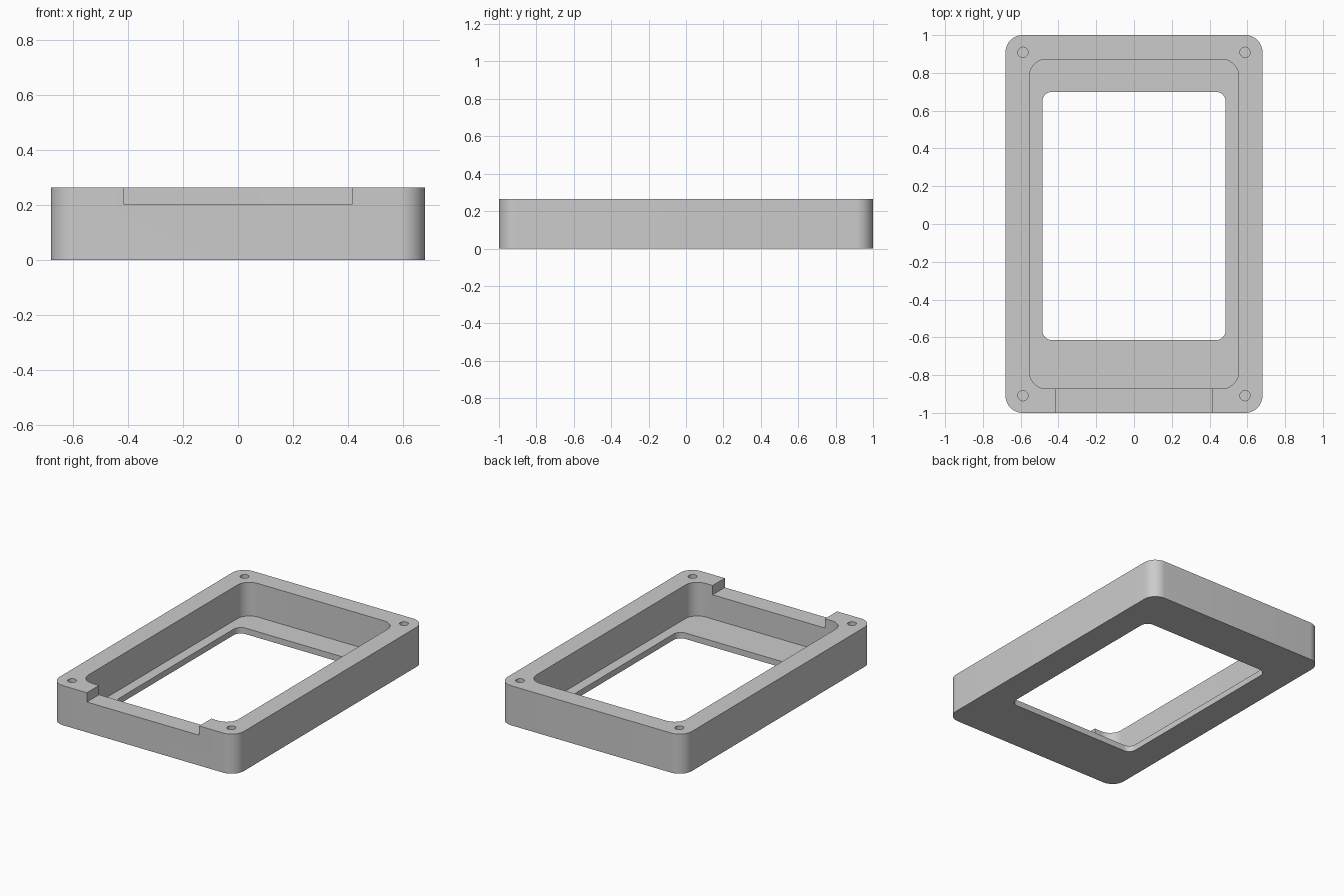
import bpy, bmesh
from math import sin, cos, pi

HEIGHT = 0.264
FLOOR = 0.04
NOTCH_Z = 0.202
TOP = HEIGHT + 0.1      # cutters overshoot the rim

cube = bpy.data.objects.get("Cube")
if cube:
    bpy.data.objects.remove(cube, do_unlink=True)

grey = bpy.data.materials.new("plain grey")
grey.use_nodes = True
colour = (0.6, 0.6, 0.6, 1)
grey.diffuse_color = colour
grey.node_tree.nodes["Principled BSDF"].inputs["Base Color"].default_value = colour


def rounded_outline(x0, x1, y0, y1, r, steps=12):
    """Counter-clockwise rectangle outline with round corners."""
    corners = [(x1 - r, y1 - r), (x0 + r, y1 - r), (x0 + r, y0 + r), (x1 - r, y0 + r)]
    points = []
    for i, (cx, cy) in enumerate(corners):
        for s in range(steps + 1):
            a = (i + s / steps) * pi / 2
            points.append((cx + r * cos(a), cy + r * sin(a)))
    return points


def circle_outline(cx, cy, r, steps=32):
    return [(cx + r * cos(2 * pi * s / steps), cy + r * sin(2 * pi * s / steps))
            for s in range(steps)]


def prism(name, outline, z0, z1):
    """Extrude an outline upwards into a closed solid."""
    bm = bmesh.new()
    base = bm.faces.new([bm.verts.new((x, y, z0)) for x, y in outline])
    lid = bmesh.ops.extrude_face_region(bm, geom=[base])["geom"]
    verts = [g for g in lid if isinstance(g, bmesh.types.BMVert)]
    bmesh.ops.translate(bm, verts=verts, vec=(0, 0, z1 - z0))
    bmesh.ops.recalc_face_normals(bm, faces=bm.faces)
    mesh = bpy.data.meshes.new(name)
    bm.to_mesh(mesh)
    bm.free()
    mesh.materials.append(grey)
    obj = bpy.data.objects.new(name, mesh)
    bpy.context.scene.collection.objects.link(obj)
    return obj


# Outer body
frame = prism("case_frame", rounded_outline(-0.68, 0.68, -1, 1, 0.09), 0, HEIGHT)

# Pocket, off-centre window, front notch and four blind screw holes
cutters = [
    prism("pocket_cutter", rounded_outline(-0.553, 0.553, -0.872, 0.872, 0.088), FLOOR, TOP),
    prism("window_cutter", rounded_outline(-0.485, 0.485, -0.615, 0.7, 0.052), -0.1, TOP),
    prism("notch_cutter", [(-0.414, -1.1), (0.414, -1.1), (0.414, -0.8), (-0.414, -0.8)],
          NOTCH_Z, TOP),
]
for sx in (-1, 1):
    for sy in (-1, 1):
        cutters.append(prism("screw_hole_cutter",
                             circle_outline(sx * 0.588, sy * 0.909, 0.027), 0.08, TOP))

for cutter in cutters:
    cutter.hide_render = True
    mod = frame.modifiers.new(cutter.name, 'BOOLEAN')
    mod.operation = 'DIFFERENCE'
    mod.solver = 'EXACT'
    mod.object = cutter

# Bake the cuts and discard the cutters
bpy.context.view_layer.update()
evaluated = frame.evaluated_get(bpy.context.evaluated_depsgraph_get())
result = bpy.data.meshes.new_from_object(evaluated)
frame.modifiers.clear()
frame.data = result
for cutter in cutters:
    bpy.data.objects.remove(cutter, do_unlink=True)

# Smooth round corners, crisp edges
bpy.ops.object.select_all(action='DESELECT')
frame.select_set(True)
bpy.context.view_layer.objects.active = frame
bpy.ops.object.shade_smooth_by_angle(angle=pi / 6)
